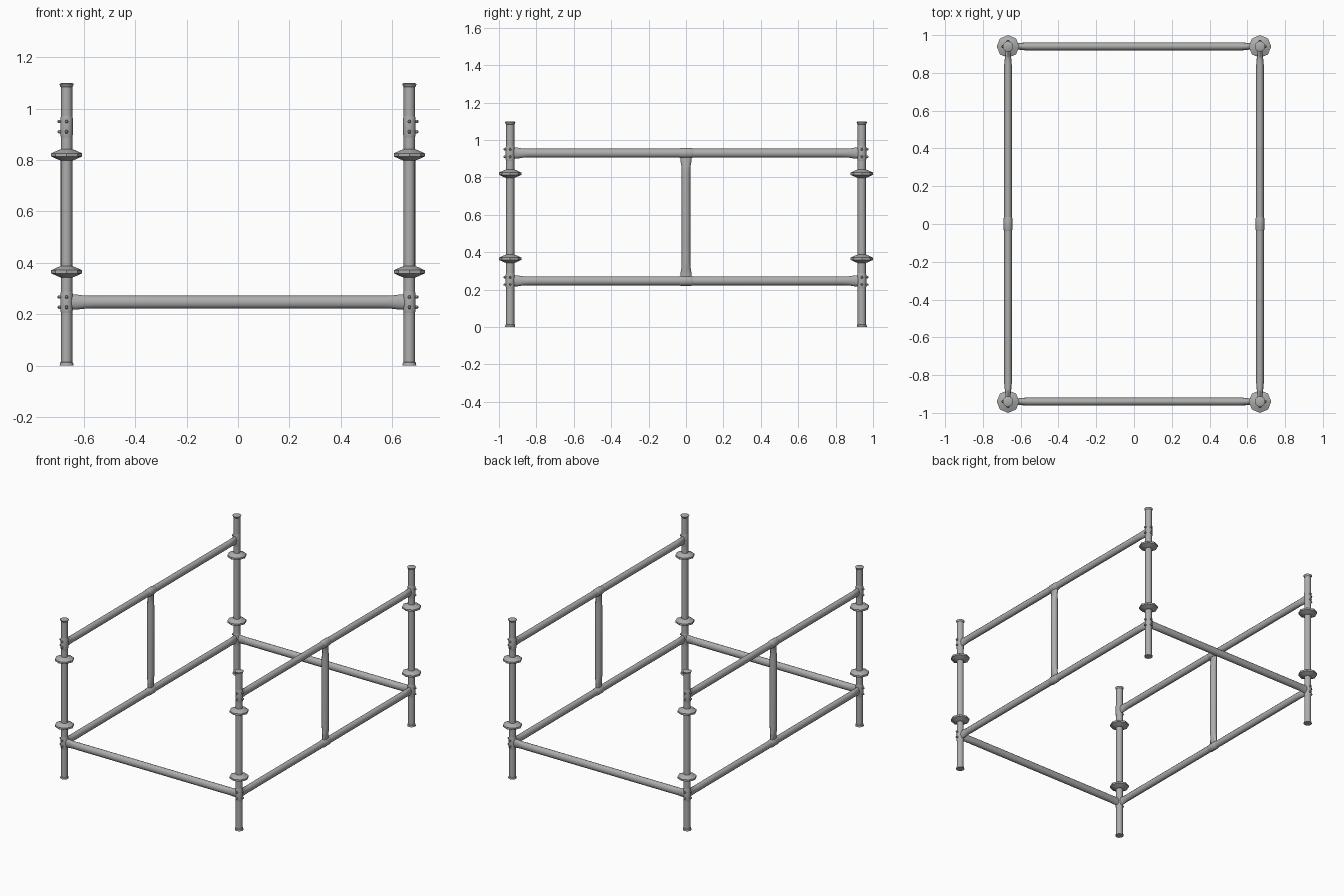
import bpy, bmesh, math
from mathutils import Vector

if "Cube" in bpy.data.objects:
    bpy.data.objects.remove(bpy.data.objects["Cube"], do_unlink=True)

steel = bpy.data.materials.new("grey_steel")
steel.use_nodes = True
GREY = (0.42, 0.42, 0.42, 1)
steel.diffuse_color = GREY
steel.node_tree.nodes["Principled BSDF"].inputs["Base Color"].default_value = GREY

PX, PY = 0.667, 0.94
LOW, HIGH = 0.247, 0.93
X, Y, Z = Vector((1, 0, 0)), Vector((0, 1, 0)), Vector((0, 0, 1))


def loft(name, origin, axis, rings, sides=12):
    """Closed tube; rings are (distance along axis, radius u, radius v)."""
    u = Y if axis == X else X
    v = Y if axis == Z else Z
    bm = bmesh.new()
    loops = []
    for d, ru, rv in rings:
        loop = []
        for i in range(sides):
            a = math.tau * i / sides
            p = Vector(origin) + axis * d + u * ru * math.cos(a) + v * rv * math.sin(a)
            loop.append(bm.verts.new(p))
        loops.append(loop)
    for a, b in zip(loops, loops[1:]):
        for i in range(sides):
            j = (i + 1) % sides
            bm.faces.new((a[i], a[j], b[j], b[i]))
    bm.faces.new(loops[0])
    bm.faces.new(loops[-1])
    bmesh.ops.recalc_face_normals(bm, faces=bm.faces)
    mesh = bpy.data.meshes.new(name)
    bm.to_mesh(mesh)
    bm.free()
    mesh.materials.append(steel)
    ob = bpy.data.objects.new(name, mesh)
    bpy.context.collection.objects.link(ob)
    bpy.ops.object.select_all(action='DESELECT')
    ob.select_set(True)
    bpy.context.view_layer.objects.active = ob
    bpy.ops.object.shade_smooth_by_angle(angle=math.radians(40))
    return ob


def crushed_tube(name, centre, axis, half, ru, rv, flat_u, flat_v):
    """Round tube whose two ends are pressed flat where they join."""
    ends = [(half, flat_u, flat_v), (half - 0.025, flat_u, flat_v),
            (half - 0.06, ru * 0.9, rv), (half - 0.09, ru, rv)]
    rings = [(-d, a, b) for d, a, b in ends] + [(d, a, b) for d, a, b in reversed(ends)]
    loft(name, centre, axis, rings)


def turned(name, origin, axis, profile, sides=12):
    loft(name, origin, axis, [(d, r, r) for d, r in profile], sides)


# Corner posts with end caps, flanges, sleeves and bolts
for sx, side in ((1, "left"), (-1, "right")):
    for sy, end in ((-1, "front"), (1, "back")):
        tag = f"{end}_{side}"
        x, y = sx * PX, sy * PY
        turned(f"post_{tag}", (x, y, 0), Z,
               [(0, 0.02), (0.001, 0.027), (0.012, 0.025), (0.014, 0.022),
                (1.084, 0.022), (1.087, 0.025), (1.096, 0.028), (1.1, 0.02)])
        for z, level in ((0.365, "lower"), (0.82, "upper")):
            turned(f"{level}_flange_{tag}", (x, y, z), Z,
                   [(-0.022, 0.023), (-0.018, 0.034), (-0.006, 0.06),
                    (0.006, 0.06), (0.018, 0.034), (0.022, 0.023)], 8)
        for z, level in ((LOW, "lower"), (HIGH, "upper")):
            turned(f"{level}_sleeve_{tag}", (x, y, z), Z,
                   [(-0.042, 0.022), (-0.03, 0.0245), (0.03, 0.0245), (0.042, 0.022)])
            for dz in (-0.02, 0.02):
                for axis, s in ((X, sx), (Y, sy)):
                    turned(f"{level}_bolt_{tag}", (x, y, z + dz), axis,
                           [(s * 0.015, 0.007), (s * 0.032, 0.007), (s * 0.035, 0.004)], 6)

# Front and back cross rails
for sy, end in ((-1, "front"), (1, "back")):
    crushed_tube(f"{end}_rail", (0, sy * PY, LOW), X, PX - 0.015,
                 0.0215, 0.025, 0.015, 0.029)

# Side rails with a centre spindle held by saddles
for sx, side in ((1, "left"), (-1, "right")):
    x = sx * PX
    for z, level in ((LOW, "lower"), (HIGH, "upper")):
        crushed_tube(f"{level}_{side}_rail", (x, 0, z), Y, PY - 0.015,
                     0.0205, 0.0235, 0.014, 0.029)
        loft(f"{level}_{side}_saddle", (x, 0, z), Y,
             [(-0.038, 0.02, 0.0235), (-0.028, 0.024, 0.027),
              (0.028, 0.024, 0.027), (0.038, 0.02, 0.0235)])
    crushed_tube(f"{side}_spindle", (x, 0, (LOW + HIGH) / 2), Z,
                 (HIGH - LOW) / 2 - 0.015, 0.023, 0.0235, 0.013, 0.03)
